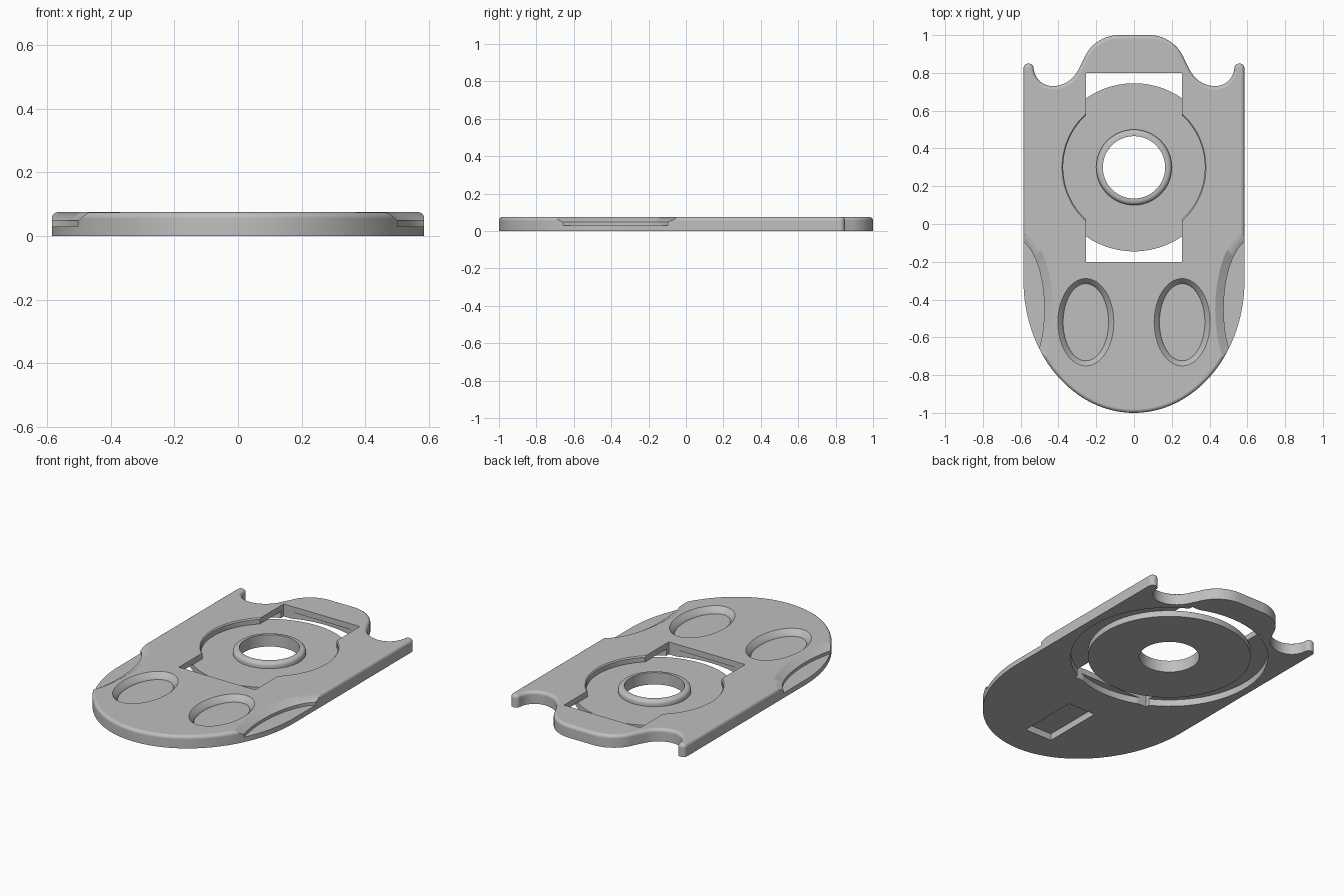
import bpy, bmesh
from math import sin, cos, radians, pi

if "Cube" in bpy.data.objects:
    bpy.data.objects.remove(bpy.data.objects["Cube"], do_unlink=True)

THICK = 0.075
HUB_Y = 0.3

grey = bpy.data.materials.new("light_grey")
grey.use_nodes = True
colour = (0.52, 0.52, 0.52, 1)
grey.diffuse_color = colour
grey.node_tree.nodes["Principled BSDF"].inputs["Base Color"].default_value = colour


def make_object(name, bm):
    bmesh.ops.recalc_face_normals(bm, faces=bm.faces)
    mesh = bpy.data.meshes.new(name)
    bm.to_mesh(mesh)
    bm.free()
    mesh.materials.append(grey)
    obj = bpy.data.objects.new(name, mesh)
    bpy.context.collection.objects.link(obj)
    return obj


def activate(obj):
    bpy.ops.object.select_all(action="DESELECT")
    obj.select_set(True)
    bpy.context.view_layer.objects.active = obj


def arc(cx, cy, rx, ry, start, end, steps):
    angles = [radians(start + (end - start) * i / steps) for i in range(steps + 1)]
    return [(cx + rx * cos(a), cy + ry * sin(a)) for a in angles]


def loft(name, loops):
    """Solid through stacked loops of 3D points, capped at both ends."""
    bm = bmesh.new()
    rings = [[bm.verts.new(p) for p in loop] for loop in loops]
    n = len(rings[0])
    for low, high in zip(rings, rings[1:]):
        for i in range(n):
            j = (i + 1) % n
            bm.faces.new((low[i], low[j], high[j], high[i]))
    bm.faces.new(rings[0][::-1])
    bm.faces.new(rings[-1])
    return make_object(name, bm)


def oval(name, cx, cy, sections, steps=96):
    return loft(name, [[(x, y, z) for x, y in arc(cx, cy, rx, ry, 0, 360, steps)[:-1]]
                       for rx, ry, z in sections])


def box(name, x, y0, y1, z0, z1):
    corners = [(-x, y0), (x, y0), (x, y1), (-x, y1)]
    return loft(name, [[(px, py, z) for px, py in corners] for z in (z0, z1)])


def cut(target, cutter):
    cutter.hide_render = True
    mod = target.modifiers.new("cut", "BOOLEAN")
    mod.operation = "DIFFERENCE"
    mod.solver = "EXACT"
    mod.object = cutter
    activate(target)
    bpy.ops.object.modifier_apply(modifier=mod.name)
    bpy.data.objects.remove(cutter, do_unlink=True)


def smooth(obj):
    activate(obj)
    bpy.ops.object.shade_smooth_by_angle(angle=radians(30))
    mod = obj.modifiers.new("weighted_normals", "WEIGHTED_NORMAL")
    mod.keep_sharp = True


# Plate outline: rounded front, rear prongs, scooped notches and rear tab
half = arc(0, -0.3, 0.585, 0.7, -90, 0, 40)
half += arc(0.558, 0.823, 0.027, 0.027, 0, 180, 14)
half += arc(0.431, 0.83, 0.1, 0.1, -8, -90, 12)
half += arc(0.431, 0.88, 0.15, 0.15, -96, -150, 10)
half += arc(0.08, 0.8, 0.2, 0.2, 20, 90, 14)
outline = half + [(-x, y) for x, y in half[:0:-1]]

# Base plate with a rounded upper rim
bm = bmesh.new()
bottom = bm.faces.new([bm.verts.new((x, y, 0)) for x, y in outline])
extruded = bmesh.ops.extrude_face_region(bm, geom=[bottom], use_keep_orig=True)
top = [v for v in extruded["geom"] if isinstance(v, bmesh.types.BMVert)]
bmesh.ops.translate(bm, verts=top, vec=(0, 0, THICK))
rim = [e for e in bm.edges if all(v.co.z > THICK / 2 for v in e.verts)]
bmesh.ops.bevel(bm, geom=rim, offset=0.02, segments=4, profile=0.5, affect="EDGES")
plate = make_object("base_plate", bm)

# Wide hub pocket below, narrower opening above, and the window through both
cut(plate, oval("hub_pocket", 0, HUB_Y, [(0.54, 0.54, -0.1), (0.54, 0.54, 0.04)], 128))
cut(plate, oval("hub_opening", 0, HUB_Y, [(0.375, 0.375, 0.02), (0.375, 0.375, 0.068),
                                          (0.381, 0.381, THICK), (0.381, 0.381, 0.1)], 128))
cut(plate, box("window", 0.255, -0.2, 0.8, -0.1, 0.2))

# Slot in the underside
cut(plate, box("underside_slot", 0.09, -0.815, -0.445, -0.1, 0.04))

# Oval finger dishes and stepped side grips
for side in (-1, 1):
    cut(plate, oval("finger_dish", side * 0.255, -0.52,
                    [(0.12, 0.204, 0.038), (0.125, 0.209, 0.052), (0.148, 0.231, THICK),
                     (0.148, 0.231, 0.1)]))
    cut(plate, oval("side_grip", side * 0.63, -0.45,
                    [(0.155, 0.37, 0.03), (0.155, 0.37, 0.048), (0.2, 0.43, THICK),
                     (0.2, 0.43, 0.1)]))
smooth(plate)

# Loose turning disc with a rounded collar around its hole
profile = [(0.165, 0), (0.445, 0), (0.445, 0.036), (0.2, 0.036), (0.2, 0.05),
           (0.197, 0.06), (0.189, 0.068), (0.178, 0.071), (0.165, 0.071)]
steps = 128
bm = bmesh.new()
rings = [[bm.verts.new((r * cos(2 * pi * i / steps), HUB_Y + r * sin(2 * pi * i / steps), z))
          for r, z in profile] for i in range(steps)]
for i in range(steps):
    a, b = rings[i], rings[(i + 1) % steps]
    for j in range(len(profile)):
        k = (j + 1) % len(profile)
        bm.faces.new((a[j], b[j], b[k], a[k]))
smooth(make_object("turning_disc", bm))
